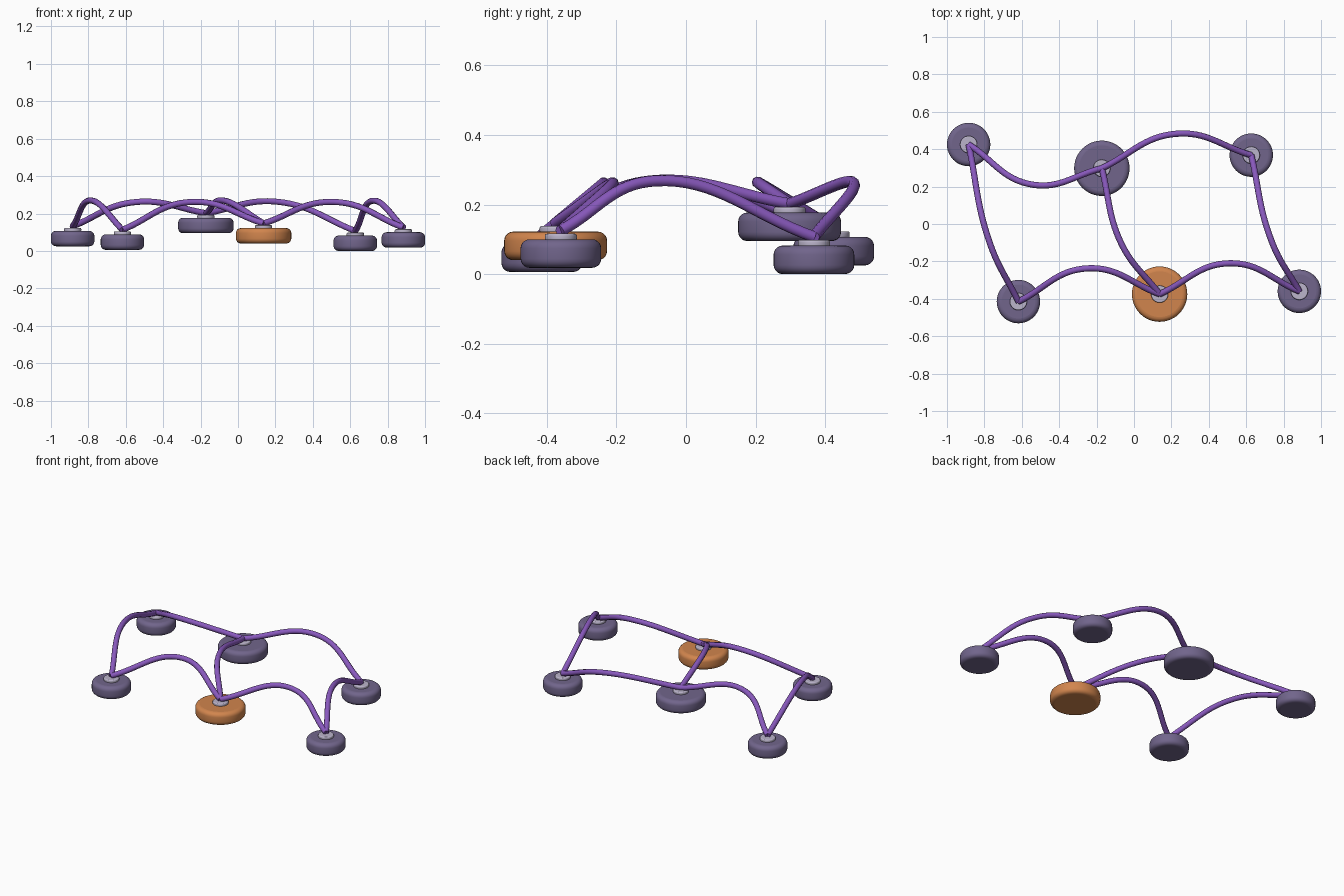
import bpy, bmesh
from mathutils import Vector

if "Cube" in bpy.data.objects:
    bpy.data.objects.remove(bpy.data.objects["Cube"])


def material(name, rgb):
    m = bpy.data.materials.new(name)
    m.diffuse_color = (*rgb, 1)
    m.use_nodes = True
    m.node_tree.nodes["Principled BSDF"].inputs["Base Color"].default_value = m.diffuse_color
    return m


slate = material("slate_purple", (0.165, 0.13, 0.26))
orange = material("orange", (0.64, 0.235, 0.075))
violet = material("violet", (0.25, 0.10, 0.51))
silver = material("pale_silver", (0.50, 0.46, 0.60))


def disc(name, loc, radius, height, round_edge, mat):
    """Upright disc with rounded rims, loc is the centre of its base."""
    me = bpy.data.meshes.new(name)
    bm = bmesh.new()
    bmesh.ops.create_cone(bm, cap_ends=True, segments=48, radius1=radius,
                          radius2=radius, depth=height)
    rims = [e for e in bm.edges if abs(e.verts[0].co.z - e.verts[1].co.z) < 1e-5]
    bmesh.ops.bevel(bm, geom=rims, offset=round_edge, segments=5,
                    profile=0.5, affect='EDGES')
    for f in bm.faces:
        f.smooth = len(f.verts) <= 4
    bm.to_mesh(me)
    bm.free()
    me.materials.append(mat)
    ob = bpy.data.objects.new(name, me)
    ob.location = (loc[0], loc[1], loc[2] + height / 2)
    bpy.context.collection.objects.link(ob)


def cable(name, a, mid, b):
    """Round cable arching from a through mid to b."""
    a, mid, b = Vector(a), Vector(mid), Vector(b)
    cu = bpy.data.curves.new(name, 'CURVE')
    cu.dimensions = '3D'
    cu.bevel_depth = 0.0165
    cu.bevel_resolution = 3
    cu.resolution_u = 16
    cu.use_fill_caps = True
    sp = cu.splines.new('BEZIER')
    sp.bezier_points.add(2)
    k = 0.39
    la, lb = (mid - a).length, (b - mid).length
    t = ((mid - a).normalized() + (b - mid).normalized()).normalized()
    rows = ((a, a - (mid - a) * k, a + (mid - a) * k),
            (mid, mid - t * la * k, mid + t * lb * k),
            (b, b + (mid - b) * k, b - (mid - b) * k))
    for p, (co, left, right) in zip(sp.bezier_points, rows):
        p.handle_left_type = p.handle_right_type = 'FREE'
        p.co, p.handle_left, p.handle_right = co, left, right
    cu.materials.append(violet)
    bpy.context.collection.objects.link(bpy.data.objects.new(name, cu))


# Pucks: x, y, base height, radius, material
H = 0.082
pucks = {
    "back_left": (-0.884, 0.425, 0.025, 0.116, slate),
    "back_middle": (-0.172, 0.298, 0.095, 0.148, slate),
    "back_right": (0.627, 0.368, 0.0, 0.116, slate),
    "front_left": (-0.618, -0.415, 0.006, 0.116, slate),
    "front_middle": (0.137, -0.375, 0.04, 0.148, orange),
    "front_right": (0.884, -0.36, 0.018, 0.116, slate),
}
ends = {}
for key, (x, y, z, r, mat) in pucks.items():
    disc(key + "_puck", (x, y, z), r, H, 0.026, mat)
    disc(key + "_socket", (x, y, z + H - 0.004), 0.046, 0.02, 0.006, silver)
    ends[key] = (x, y, z + H + 0.025)

# Cables: two ends and the top of the arch
for a, b, mid in (
    ("back_left", "back_middle", (-0.54, 0.21, 0.262)),
    ("back_middle", "back_right", (0.22, 0.482, 0.262)),
    ("front_left", "front_middle", (-0.245, -0.237, 0.262)),
    ("front_middle", "front_right", (0.51, -0.21, 0.262)),
    ("back_left", "front_left", (-0.775, -0.09, 0.268)),
    ("back_middle", "front_middle", (-0.07, -0.10, 0.268)),
    ("back_right", "front_right", (0.735, -0.09, 0.268)),
):
    cable(a + "_to_" + b + "_cable", ends[a], mid, ends[b])
